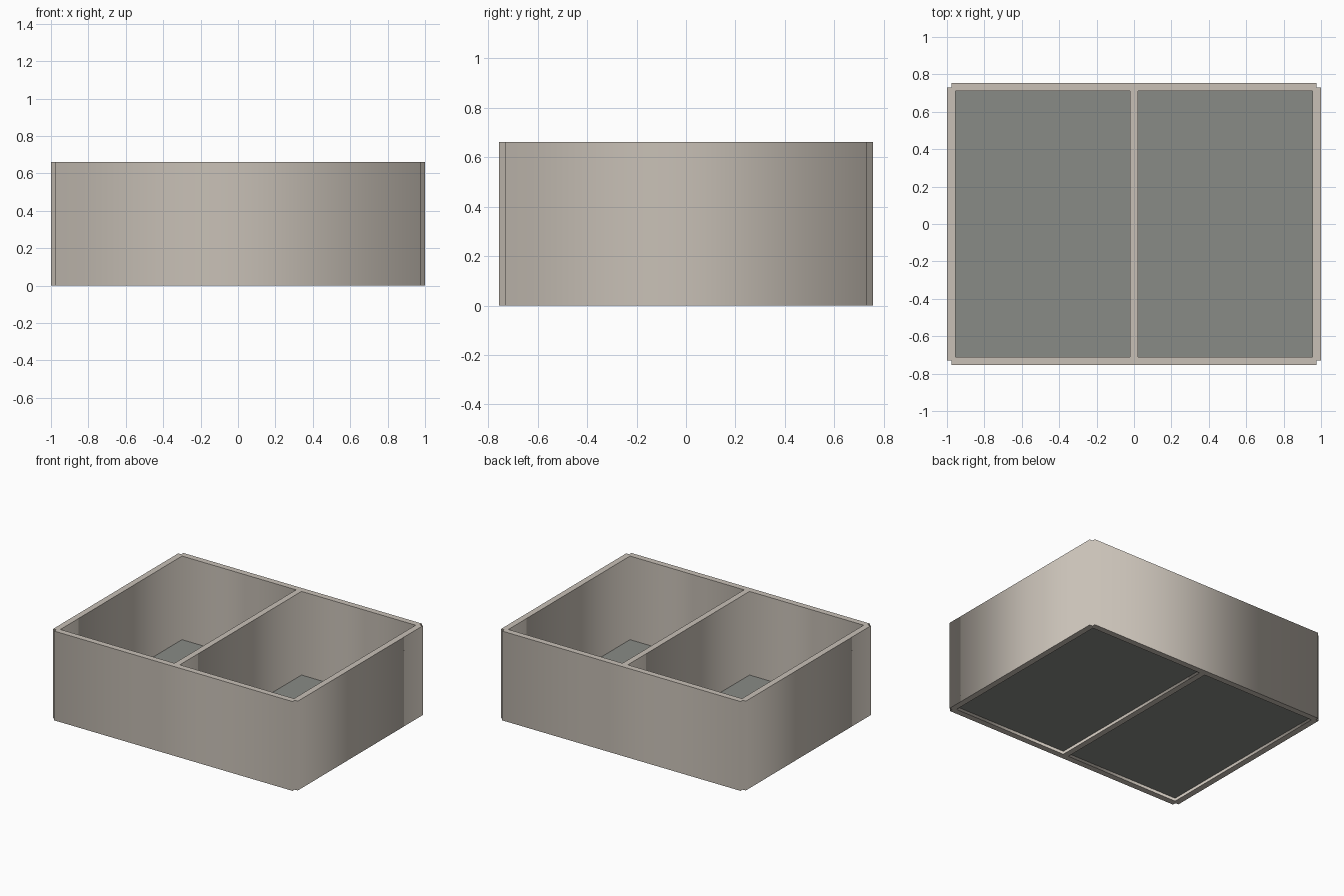
import bpy

if "Cube" in bpy.data.objects:
    bpy.data.objects.remove(bpy.data.objects["Cube"])

X, Y, H = 1.0, 0.755, 0.66      # outer half sizes and height
N = 0.025                       # corner notch
IX, IY, D = 0.955, 0.71, 0.022  # inner half sizes, half divider thickness


def extruded_profile(name, loops, z0, z1):
    """Fill closed loops (inner ones become holes) and extrude from z0 to z1."""
    curve = bpy.data.curves.new(name + "_profile", 'CURVE')
    curve.dimensions = '2D'
    curve.fill_mode = 'BOTH'
    curve.extrude = (z1 - z0) / 2
    for pts in loops:
        s = curve.splines.new('POLY')
        s.points.add(len(pts) - 1)
        for p, (x, y) in zip(s.points, pts):
            p.co = (x, y, 0, 1)
        s.use_cyclic_u = True
    ob = bpy.data.objects.new(name, curve)
    ob.location.z = (z0 + z1) / 2
    bpy.context.collection.objects.link(ob)
    bpy.ops.object.select_all(action='DESELECT')
    ob.select_set(True)
    bpy.context.view_layer.objects.active = ob
    bpy.ops.object.convert(target='MESH')
    ob = bpy.context.object
    ob.name = name
    return ob


def paint(ob, mat):
    ob.data.materials.clear()
    ob.data.materials.append(mat)


def rect(x0, x1, y0, y1):
    return [(x0, y0), (x1, y0), (x1, y1), (x0, y1)]


wood = bpy.data.materials.new("pale_wood")
wood.diffuse_color = (0.58, 0.53, 0.47, 1)
wood.use_nodes = True
wood.node_tree.nodes["Principled BSDF"].inputs["Base Color"].default_value = wood.diffuse_color
base = bpy.data.materials.new("grey_base")
base.diffuse_color = (0.25, 0.26, 0.24, 1)
base.use_nodes = True
base.node_tree.nodes["Principled BSDF"].inputs["Base Color"].default_value = base.diffuse_color

# Four walls and the divider, with notched outer corners
outline = [(X, Y - N), (X - N, Y - N), (X - N, Y)]
outline += [(-x, y) for x, y in reversed(outline)]
outline += [(-x, -y) for x, y in outline]
bays = [rect(-IX, -D, -IY, IY), rect(D, IX, -IY, IY)]
paint(extruded_profile("walls_and_divider", [outline] + bays, 0, H), wood)

# Raised floor panel in each bay
for side, bay in zip(("left", "right"), bays):
    paint(extruded_profile(side + "_floor", [bay], 0.022, 0.042), base)
